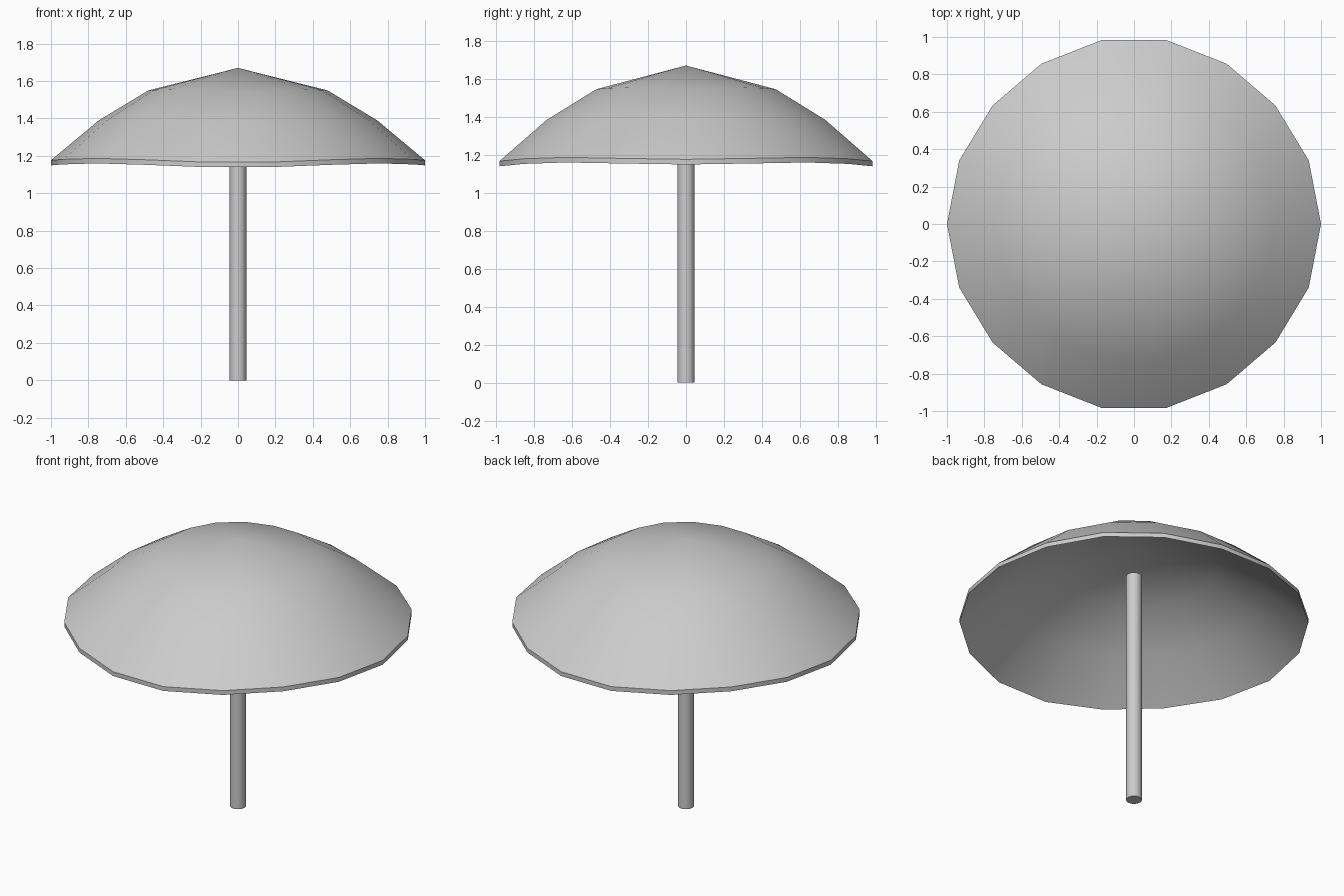
import bpy, bmesh
from math import sin, cos, pi

if "Cube" in bpy.data.objects:
    bpy.data.objects.remove(bpy.data.objects["Cube"])

SIDES = 18


def finish(bm, name):
    bmesh.ops.recalc_face_normals(bm, faces=bm.faces)
    mesh = bpy.data.meshes.new(name)
    bm.to_mesh(mesh)
    bm.free()
    ob = bpy.data.objects.new(name, mesh)
    bpy.context.collection.objects.link(ob)
    bpy.ops.object.select_all(action='DESELECT')
    ob.select_set(True)
    bpy.context.view_layer.objects.active = ob
    bpy.ops.object.shade_smooth_by_angle(angle=pi / 5)
    return ob


def hem_point(a, r, z, w):
    # gentle rise and pull-in of the canopy between its four low points
    r *= 1 - w * 0.007 * (1 - cos(4 * a))
    z += w * (-0.008 * cos(4 * a) + 0.006 * cos(2 * a))
    return r * cos(a), r * sin(a), z


# Canopy: domed outer skin, thin hem and a matching inner skin
profile = [(0.48, 1.55, 0.4), (0.745, 1.39, 0.5), (1, 1.178, 1),
           (1, 1.151, 1), (0.735, 1.362, 0.5), (0.475, 1.523, 0.4)]
bm = bmesh.new()
rings = []
for r, z, w in profile:
    rings.append([bm.verts.new(hem_point(2 * pi * i / SIDES, r, z, w)) for i in range(SIDES)])
top = bm.verts.new((0, 0, 1.67))
under = bm.verts.new((0, 0, 1.643))
for i in range(SIDES):
    j = (i + 1) % SIDES
    bm.faces.new((top, rings[0][i], rings[0][j]))
    for a, b in zip(rings, rings[1:]):
        bm.faces.new((a[i], b[i], b[j], a[j]))
    bm.faces.new((under, rings[-1][j], rings[-1][i]))
finish(bm, "canopy")

# Pole: straight post from the ground up inside the canopy
bm = bmesh.new()
POLE_TOP = 1.46
bmesh.ops.create_cone(bm, cap_ends=True, segments=18, radius1=0.045, radius2=0.045, depth=POLE_TOP)
for v in bm.verts:
    v.co = (v.co.y, -v.co.x, v.co.z + POLE_TOP / 2)
finish(bm, "pole")
